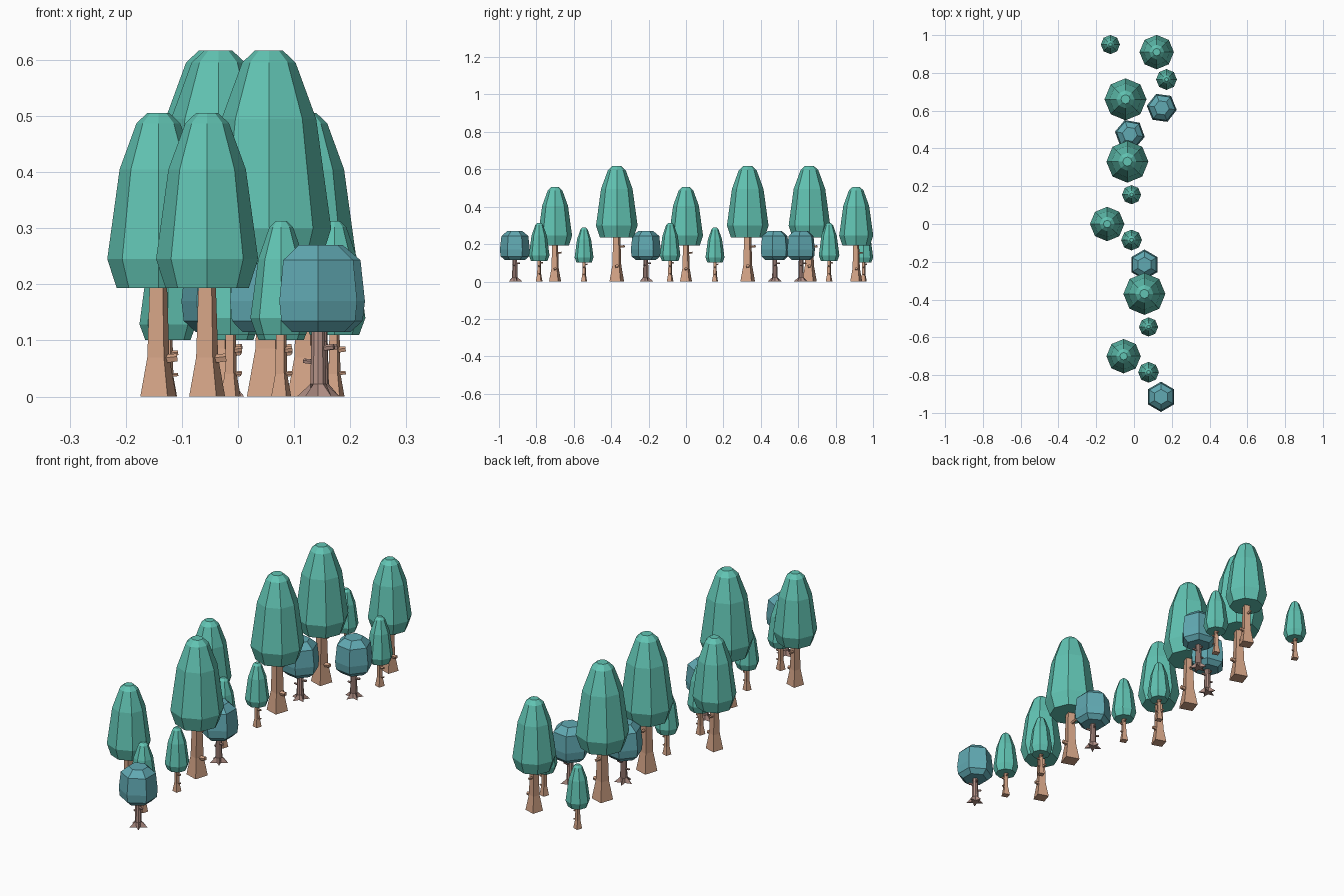
import bpy, bmesh, math
from mathutils import Vector, Matrix

if "Cube" in bpy.data.objects:
    bpy.data.objects.remove(bpy.data.objects["Cube"])


def material(name, rgb):
    m = bpy.data.materials.new(name)
    m.diffuse_color = (*rgb, 1)
    m.use_nodes = True
    m.node_tree.nodes["Principled BSDF"].inputs["Base Color"].default_value = m.diffuse_color
    return m


LEAF = material("green_leaf", (0.12, 0.55, 0.45))
BLUE = material("blue_leaf", (0.12, 0.40, 0.45))
BARK = material("bark", (0.66, 0.37, 0.24))
DARK = material("dark_bark", (0.45, 0.28, 0.24))


def loft(bm, profile, sides, turn=0, star=None):
    """Closed faceted solid through (radius, z) rings; star shrinks odd corners of ring 0."""
    rings = []
    for k, (r, z) in enumerate(profile):
        ring = []
        for i in range(sides):
            a = math.radians(turn) + math.tau * i / sides
            q = star if star and k == 0 and i % 2 else r
            ring.append(bm.verts.new((q * math.cos(a), q * math.sin(a), z)))
        rings.append(ring)
    for lo, hi in zip(rings, rings[1:]):
        for i in range(sides):
            j = (i + 1) % sides
            bm.faces.new((lo[i], lo[j], hi[j], hi[i]))
    bm.faces.new(rings[0][::-1])
    bm.faces.new(rings[-1])


def stub(bm, angle, z, length, r):
    """Short cut branch pointing out of the trunk."""
    a = math.radians(angle)
    d = Vector((math.cos(a), math.sin(a), 0.12)).normalized()
    m = Matrix.Translation(d * length / 2 + Vector((0, 0, z))) @ d.to_track_quat('Z', 'Y').to_matrix().to_4x4()
    bmesh.ops.create_cone(bm, cap_ends=True, segments=5, radius1=r, radius2=r * 0.85, depth=length, matrix=m)


def finish(bm, name, mat, x, y, s, turn=0):
    bmesh.ops.recalc_face_normals(bm, faces=bm.faces)
    me = bpy.data.meshes.new(name)
    bm.to_mesh(me)
    bm.free()
    me.materials.append(mat)
    o = bpy.data.objects.new(name, me)
    o.location, o.scale, o.rotation_euler.z = (x, y, 0), (s, s, s), math.radians(turn)
    bpy.context.collection.objects.link(o)


# kind: crown rings, crown sides, crown turn, trunk rings, trunk sides, trunk turn, stubs, materials
TALL = dict(crown=[(.074, .193), (.091, .245), (.069, .405), (.039, .487), (.020, .505)], n=8, turn=0,
            trunk=[(.036, 0), (.022, .07), (.017, .21)], tn=4, tturn=27, star=None,
            stubs=[(0, .065, .034, .009), (85, .150, .035, .006)], mats=(LEAF, BARK))
SMALL = dict(crown=[(.044, .110), (.055, .140), (.041, .245), (.021, .302), (.010, .313)], n=8, turn=0,
             trunk=[(.020, 0), (.012, .04), (.010, .12)], tn=4, tturn=27, star=None,
             stubs=[(0, .082, .020, .006), (5, .040, .020, .004), (80, .098, .020, .004)], mats=(LEAF, BARK))
ROUND = dict(crown=[(.054, .115), (.076, .135), (.080, .170), (.072, .243), (.040, .270)], n=6, turn=30,
             trunk=[(.040, 0), (.015, .022), (.012, .13)], tn=10, tturn=18, star=.014,
             stubs=[(-20, .085, .030, .006), (160, .060, .028, .005), (70, .095, .028, .005)], mats=(BLUE, DARK))


def tree(label, kind, x, y, s=1, turn=0):
    bm = bmesh.new()
    loft(bm, kind["crown"], kind["n"], kind["turn"])
    finish(bm, label + "_crown", kind["mats"][0], x, y, s, turn)
    bm = bmesh.new()
    loft(bm, kind["trunk"], kind["tn"], kind["tturn"], kind["star"])
    for b in kind["stubs"]:
        stub(bm, *b)
    finish(bm, label + "_trunk", kind["mats"][1], x, y, s, turn)


# Tall trees
for x, y in [(-.045, .66), (-.035, .33), (.055, -.37)]:
    tree("large_tree", TALL, x, y, 1.222)
for x, y in [(.12, .91), (-.142, 0), (-.055, -.70)]:
    tree("medium_tree", TALL, x, y)
# Saplings
for x, y, s in [(-.125, .95, .92), (.172, .765, 1), (-.013, .155, .92),
                (-.013, -.085, 1), (.077, -.545, .92), (.077, -.785, 1)]:
    tree("sapling", SMALL, x, y, s)
# Round blue trees with spreading roots
for x, y, t in [(.147, .615, 22), (-.022, .475, 20), (.055, -.215, 0), (.143, -.915, 0)]:
    tree("round_tree", ROUND, x, y, 1, t)
